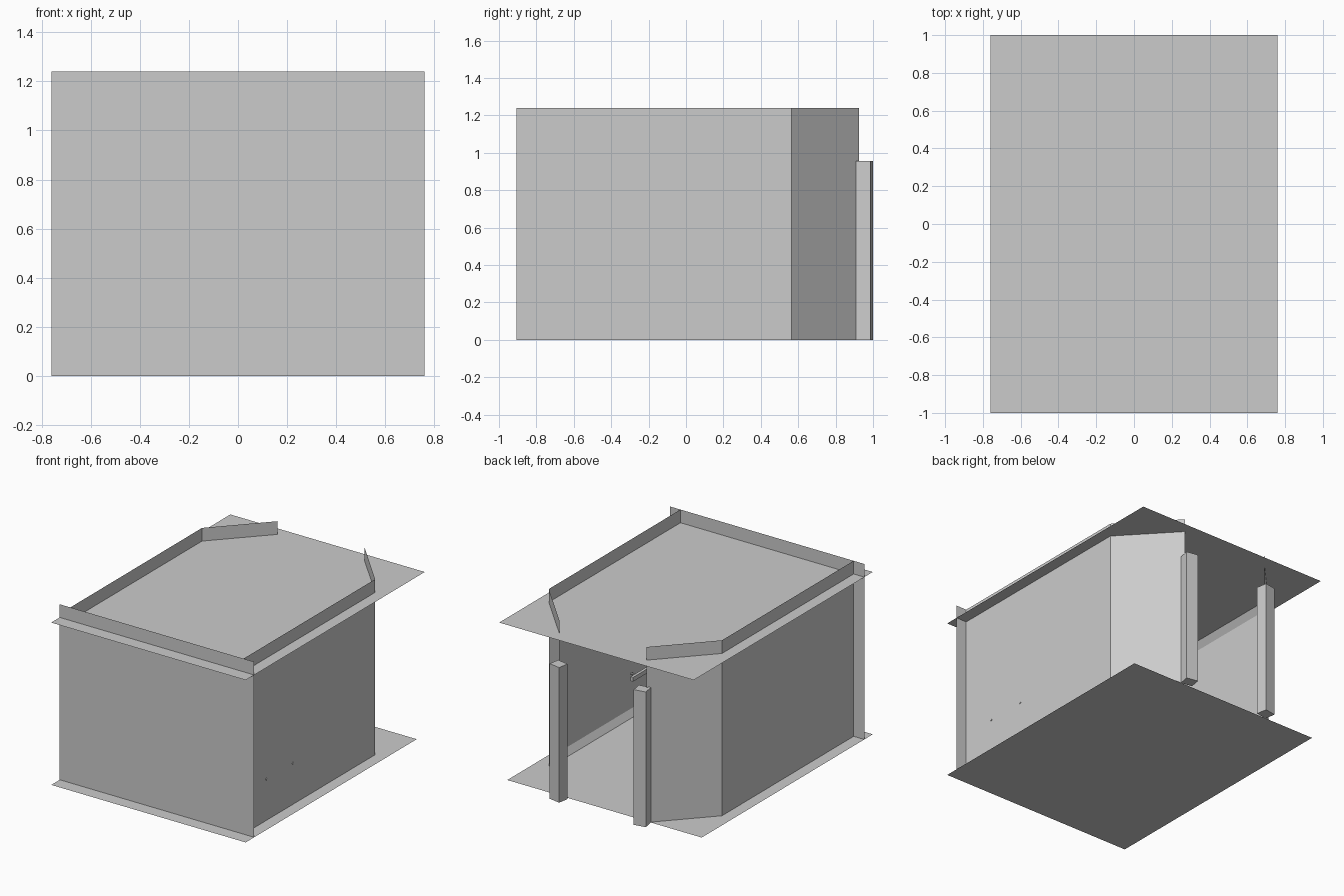
import bpy, bmesh, math
from mathutils import Matrix

if "Cube" in bpy.data.objects:
    bpy.data.objects.remove(bpy.data.objects["Cube"])


def make(name, verts, faces):
    me = bpy.data.meshes.new(name)
    me.from_pydata(verts, [], faces)
    ob = bpy.data.objects.new(name, me)
    bpy.context.collection.objects.link(ob)
    return ob


def slab(name, x, y0, y1, z):
    return make(name, [(-x, y0, z), (x, y0, z), (x, y1, z), (-x, y1, z)], [(0, 1, 2, 3)])


def panel(name, a, b, z0=0.0, z1=1.24):
    return make(name, [(*a, z0), (*b, z0), (*b, z1), (*a, z1)], [(0, 1, 2, 3)])


def box(name, loc, size, turn=0.0):
    bm = bmesh.new()
    bmesh.ops.create_cube(bm, size=1, matrix=Matrix.Diagonal((*size, 1)))
    me = bpy.data.meshes.new(name)
    bm.to_mesh(me)
    bm.free()
    ob = bpy.data.objects.new(name, me)
    ob.location = loc
    ob.rotation_euler.z = turn
    bpy.context.collection.objects.link(ob)
    return ob


CEIL = 1.147
FRONT = -0.905
SIDE = 0.677

# Floor, ceiling and solid end wall
slab("floor", 0.76, -1.0, 0.91, 0.0)
slab("ceiling", 0.76, -1.0, 1.0, CEIL)
panel("end_wall", (-0.76, FRONT), (0.76, FRONT))

for s, tag in ((1, "right"), (-1, "left")):
    # Side wall, angled entrance wall and door post
    panel(tag + "_wall", (s * SIDE, FRONT), (s * SIDE, 0.565))
    panel(tag + "_angled_wall", (s * SIDE, 0.565), (s * 0.34, 0.925))
    box(tag + "_door_post", (s * 0.327, 0.955, 0.477), (0.085, 0.077, 0.955),
        -s * math.radians(10))
    # Sloped trim strips along floor and ceiling
    for name, z, dz in (("floor_trim", 0.0, 0.045), ("ceiling_trim", CEIL, -0.045)):
        xi = s * (SIDE - 0.03)
        make(tag + "_" + name,
             [(xi, FRONT, z), (xi, 0.565, z), (s * SIDE, 0.565, z + dz), (s * SIDE, FRONT, z + dz)],
             [(0, 1, 2, 3)])

# Low grab rail inside the right wall, with bolts showing through
box("grab_rail", (SIDE - 0.05, -0.5, 0.29), (0.02, 0.42, 0.03))
for y in (-0.65, -0.355):
    bpy.ops.mesh.primitive_cylinder_add(vertices=8, radius=0.008, depth=0.053,
                                        location=(SIDE - 0.022, y, 0.292),
                                        rotation=(0, math.pi / 2, 0))
    bpy.context.object.name = "rail_bolt"
